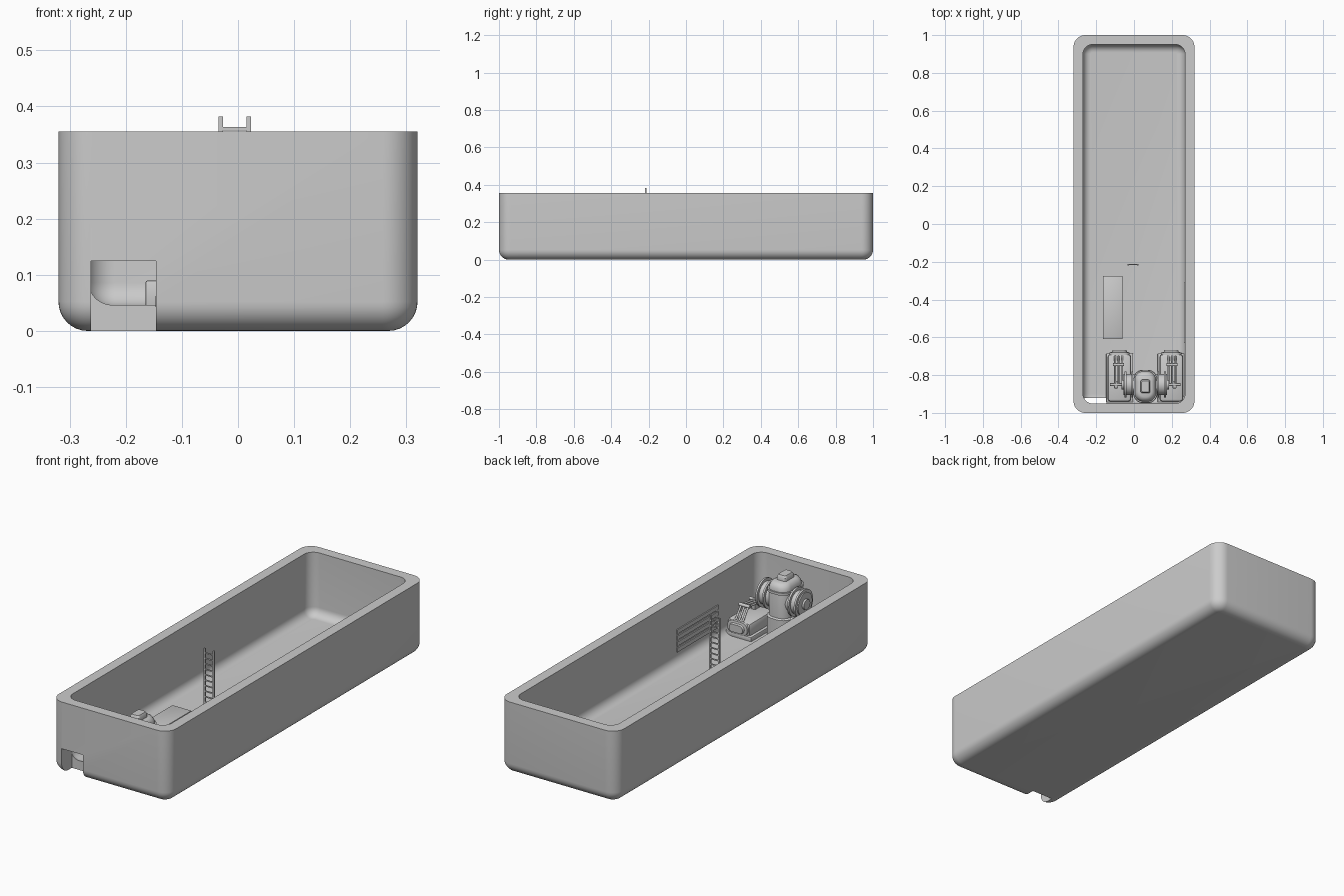
import bpy, bmesh
from math import sin, cos, pi, radians
from mathutils import Vector, Matrix

if "Cube" in bpy.data.objects:
    bpy.data.objects.remove(bpy.data.objects["Cube"])


def finish(name, bm, smooth=True):
    bmesh.ops.recalc_face_normals(bm, faces=bm.faces)
    me = bpy.data.meshes.new(name)
    bm.to_mesh(me)
    bm.free()
    ob = bpy.data.objects.new(name, me)
    bpy.context.collection.objects.link(ob)
    if smooth:
        smooth_shade(ob)
    return ob


def smooth_shade(ob):
    bpy.ops.object.select_all(action='DESELECT')
    ob.select_set(True)
    bpy.context.view_layer.objects.active = ob
    bpy.ops.object.shade_smooth_by_angle(angle=radians(35))


def stack(name, rings, matrix=Matrix(), n=10):
    """Closed solid lofted through rounded rectangles (half x, half y, corner radius, z)."""
    bm = bmesh.new()
    loops = []
    for hx, hy, r, z in rings:
        pts = []
        for k, (sx, sy) in enumerate([(1, 1), (-1, 1), (-1, -1), (1, -1)]):
            for i in range(n + 1):
                a = (k + i / n) * pi / 2
                pts.append((sx * (hx - r) + r * cos(a), sy * (hy - r) + r * sin(a), z))
        loops.append([bm.verts.new(matrix @ Vector(p)) for p in pts])
    m = len(loops[0])
    for a, b in zip(loops, loops[1:]):
        for i in range(m):
            bm.faces.new((a[i], a[(i + 1) % m], b[(i + 1) % m], b[i]))
    bm.faces.new(loops[0])
    bm.faces.new(loops[-1])
    return finish(name, bm)


def box(name, lo, hi, bevel=0.0, seg=2):
    bm = bmesh.new()
    bmesh.ops.create_cube(bm, size=1)
    lo, hi = Vector(lo), Vector(hi)
    for v in bm.verts:
        v.co = Vector([(lo[i] + hi[i]) / 2 + v.co[i] * (hi[i] - lo[i]) for i in range(3)])
    if bevel:
        bmesh.ops.bevel(bm, geom=bm.edges[:], offset=bevel, segments=seg, profile=0.5, affect='EDGES')
    return finish(name, bm)


def rod(name, a, b, r, n=16):
    a, b = Vector(a), Vector(b)
    d = b - a
    mat = Matrix.Translation((a + b) / 2) @ d.to_track_quat('Z', 'Y').to_matrix().to_4x4()
    bm = bmesh.new()
    bmesh.ops.create_cone(bm, cap_ends=True, segments=n, radius1=r, radius2=r, depth=d.length, matrix=mat)
    return finish(name, bm)


FLOOR = 0.044

# Basin shell: outer skin up from the bottom, over the rim, inner skin down to the floor
rings = []
for i in range(9):
    t = i / 8 * pi / 2
    d = 0.052 * (1 - sin(t))
    rings.append((0.32 - d, 1 - d, 0.062 - d, 0.052 * (1 - cos(t))))
rings += [(0.32, 1, 0.062, 0.355), (0.27, 0.95, 0.05, 0.355)]
for i in range(9):
    t = i / 8 * pi / 2
    d = 0.042 * (1 - cos(t))
    rings.append((0.27 - d, 0.95 - d, 0.05 - d, FLOOR + 0.042 * (1 - sin(t))))
basin = stack("basin", rings)

# Opening through the front wall and bottom edge
cutter = box("opening_cutter", (-0.262, -1.1, -0.1), (-0.146, -0.92, 0.125))
mod = basin.modifiers.new("opening", 'BOOLEAN')
mod.operation = 'DIFFERENCE'
mod.object = cutter
bpy.context.view_layer.objects.active = basin
bpy.ops.object.modifier_apply(modifier=mod.name)
bpy.data.objects.remove(cutter)
smooth_shade(basin)

# Ladder
for i, x in enumerate((-0.031, 0.019)):
    box(f"ladder_rail_{i}", (x - 0.004, -0.219, FLOOR), (x + 0.004, -0.211, 0.382))
for i in range(12):
    z = 0.36 - i * 0.027
    box(f"ladder_rung_{i}", (-0.031, -0.217, z - 0.003), (0.019, -0.213, z + 0.003))

# Low floor platform
box("floor_platform", (-0.165, -0.61, FLOOR - 0.004), (-0.06, -0.275, 0.09), 0.004)

# Wall slats on the right wall
for i in range(4):
    z = 0.108 + i * 0.03
    box(f"wall_slat_{i}", (0.264, -0.63, z - 0.01), (0.275, -0.31, z + 0.01))
for i, y in enumerate((-0.62, -0.32)):
    box(f"slat_post_{i}", (0.267, y - 0.006, 0.098), (0.275, y + 0.006, 0.208))

# Central tank with domed lid and cap
C = Matrix.Translation((0.06, -0.86, 0))
stack("tank", [(0.064, 0.088, 0.05, FLOOR - 0.004), (0.064, 0.088, 0.05, 0.14), (0.056, 0.08, 0.046, 0.145),
               (0.056, 0.08, 0.046, 0.275), (0.053, 0.077, 0.045, 0.29), (0.046, 0.07, 0.042, 0.303),
               (0.034, 0.056, 0.032, 0.31)], C)
stack("tank_collar", [(0.062, 0.086, 0.05, 0.262), (0.062, 0.086, 0.05, 0.274)], C)
stack("tank_cap", [(0.026, 0.036, 0.012, 0.305), (0.026, 0.036, 0.012, 0.325),
                   (0.02, 0.03, 0.01, 0.335)], C)

# Side drums and pump units, mirrored about the tank
for side, s in (("left", -1), ("right", 1)):
    def p(x, y, z):
        return (0.06 + s * x, y, z)

    def mbox(name, lo, hi, bevel=0.0):
        xs = sorted((0.06 + s * lo[0], 0.06 + s * hi[0]))
        box(f"{side}_{name}", (xs[0], lo[1], lo[2]), (xs[1], hi[1], hi[2]), bevel)

    # drum with two flanges and hub
    rod(f"{side}_drum", p(0.03, -0.85, 0.215), p(0.115, -0.85, 0.215), 0.055, 40)
    for i, x in enumerate((0.064, 0.1)):
        rod(f"{side}_flange_{i}", p(x, -0.85, 0.215), p(x + 0.009, -0.85, 0.215), 0.069, 40)
    rod(f"{side}_hub", p(0.11, -0.85, 0.215), p(0.125, -0.85, 0.215), 0.025, 24)

    # pump body, oval front plate
    mbox("pump_base", (0.065, -0.945, FLOOR - 0.004), (0.207, -0.685, 0.065), 0.004)
    mbox("pump_body", (0.075, -0.94, 0.06), (0.2, -0.69, 0.125), 0.014)
    face = Matrix.Translation(p(0.137, -0.69, 0.095)) @ Matrix.Rotation(-pi / 2, 4, 'X')
    stack(f"{side}_pump_plate", [(0.054, 0.032, 0.03, -0.004), (0.054, 0.032, 0.03, 0.01),
                                 (0.04, 0.022, 0.021, 0.012), (0.037, 0.019, 0.018, 0.022)], face)
    # linkage arms and cross shaft over the pump
    for i, x in enumerate((0.122, 0.142, 0.16)):
        rod(f"{side}_arm_lower_{i}", p(x, -0.70, 0.12), p(x, -0.745, 0.18), 0.005)
        rod(f"{side}_arm_upper_{i}", p(x, -0.745, 0.18), p(x, -0.85, 0.165), 0.005)
    rod(f"{side}_arm_joint", p(0.112, -0.745, 0.18), p(0.17, -0.745, 0.18), 0.008)
    rod(f"{side}_cross_shaft", p(0.09, -0.85, 0.165), p(0.187, -0.85, 0.165), 0.007)
    mbox("shaft_bracket", (0.145, -0.87, 0.12), (0.165, -0.83, 0.168), 0.003)
